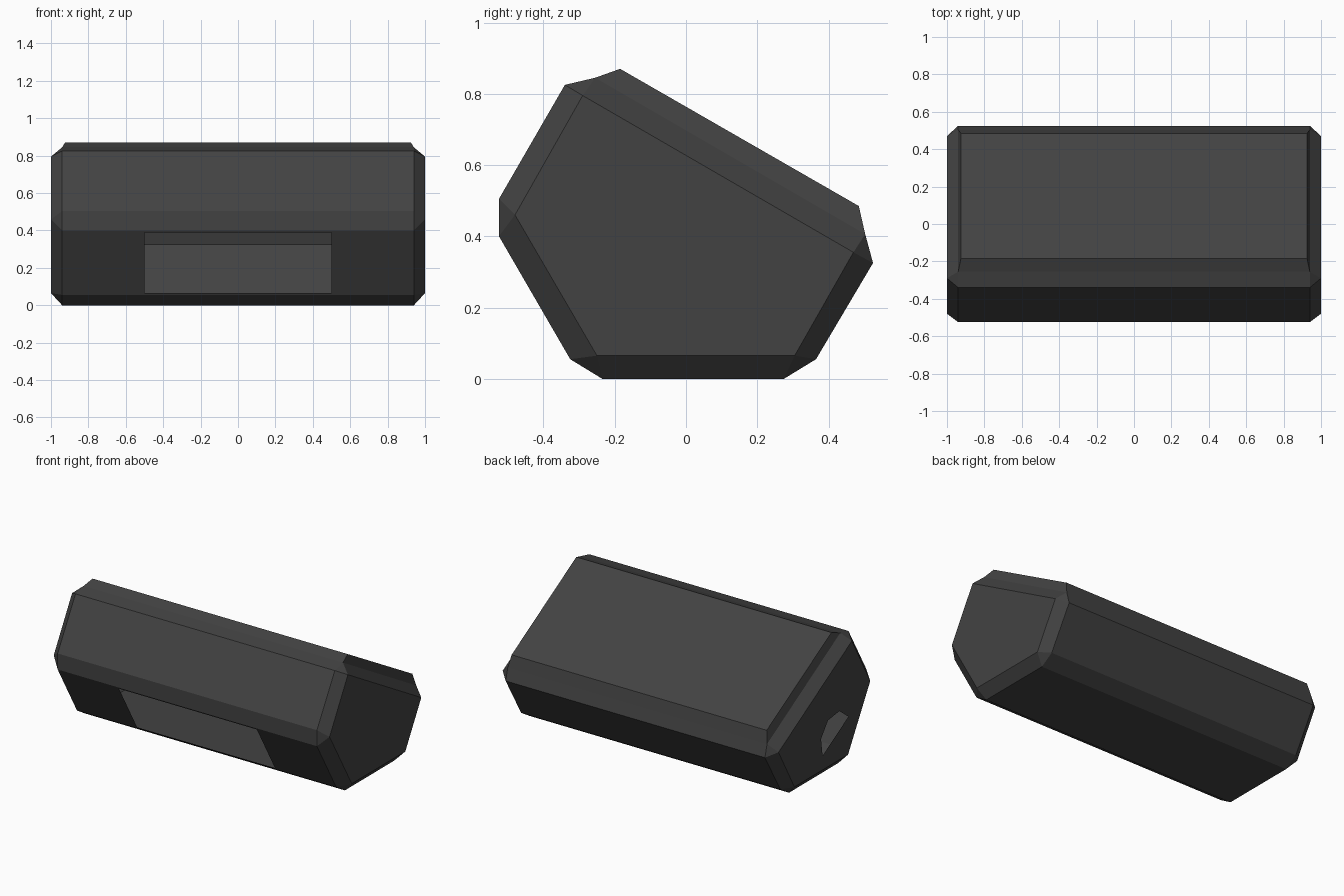
import bpy
import bmesh
import math

cube = bpy.data.objects.get("Cube")
if cube:
    bpy.data.objects.remove(cube, do_unlink=True)

# Single dark plastic colour
plastic = bpy.data.materials.new("charcoal plastic")
plastic.use_nodes = True
colour = (0.055, 0.055, 0.055, 1)
plastic.diffuse_color = colour
shader = next(n for n in plastic.node_tree.nodes if n.type == "BSDF_PRINCIPLED")
shader.inputs["Base Color"].default_value = colour

# Corners of the five-sided section as (y, z):
# end cap point, then the chamfer points before and after the corner
CORNERS = [
    ((-0.25, 0.065), (-0.325, 0.055), (-0.235, 0.0)),    # bottom front
    ((0.305, 0.065), (0.275, 0.0), (0.365, 0.055)),      # bottom back
    ((0.47, 0.355), (0.525, 0.325), (0.503, 0.406)),     # upper back
    ((-0.29, 0.795), (-0.255, 0.845), (-0.34, 0.825)),   # upper front
    ((-0.48, 0.46), (-0.525, 0.505), (-0.525, 0.40)),    # middle front
]
LID = [(0.485, 0.485), (-0.185, 0.87)]
TOP_SIDE, FRONT_SIDE = 2, 4
CAP_X, BODY_X, LID_X = 1.0, 0.94, 0.925

bm = bmesh.new()


def vert(x, point):
    return bm.verts.new((x, point[0], point[1]))


def loop_edges(verts):
    edges = []
    for a, b in zip(verts, verts[1:] + verts[:1]):
        edges.append(bm.edges.get((a, b)) or bm.edges.new((a, b)))
    return edges


def face_with_hole(outer, inner, normal):
    bmesh.ops.triangle_fill(bm, use_beauty=True, normal=normal,
                            edges=loop_edges(outer) + loop_edges(inner))


# Vertices of both ends
ends = {}
for s in (-1, 1):
    ends[s] = {
        "cap": [vert(s * CAP_X, c[0]) for c in CORNERS],
        "before": [vert(s * BODY_X, c[1]) for c in CORNERS],
        "after": [vert(s * BODY_X, c[2]) for c in CORNERS],
        "lid": [vert(s * LID_X, p) for p in LID],
    }
left, right = ends[1], ends[-1]

# Chamfers around each end, and the sides of the raised lid
for e in ends.values():
    for i in range(5):
        j = (i + 1) % 5
        bm.faces.new((e["cap"][i], e["before"][i], e["after"][i]))
        bm.faces.new((e["cap"][i], e["after"][i], e["before"][j], e["cap"][j]))
    bm.faces.new((e["after"][2], e["before"][3], e["lid"][1], e["lid"][0]))

# Long chamfers and long sides
for i in range(5):
    j = (i + 1) % 5
    bm.faces.new((right["before"][i], left["before"][i],
                  left["after"][i], right["after"][i]))
    if i not in (TOP_SIDE, FRONT_SIDE):
        bm.faces.new((right["after"][i], left["after"][i],
                      left["before"][j], right["before"][j]))

# Raised lid: back slope, top and front slope
strips = [(e["after"][2], e["lid"][0], e["lid"][1], e["before"][3])
          for e in (right, left)]
for k in range(3):
    bm.faces.new((strips[0][k], strips[1][k], strips[1][k + 1], strips[0][k + 1]))

# Lower front side with a wide opening into the hollow shell
a, b = CORNERS[4][2], CORNERS[0][1]


def on_slope(x, z):
    t = (z - a[1]) / (b[1] - a[1])
    return vert(x, (a[0] + t * (b[0] - a[0]), z))


opening = [on_slope(x, z) for x, z in
           ((-0.5, 0.39), (0.5, 0.39), (0.5, 0.065), (-0.5, 0.065))]
face_with_hole([right["after"][4], left["after"][4],
                left["before"][0], right["before"][0]],
               opening, (0, -0.866, -0.5))

# Plain left end, and right end with a half-round port
bm.faces.new(left["cap"])
port = []
for k in range(5):
    angle = math.radians(-30 + 45 * k)
    port.append(vert(-CAP_X, (-0.12 + 0.155 * math.cos(angle),
                              0.235 + 0.155 * math.sin(angle))))
face_with_hole(right["cap"], port, (-1, 0, 0))

bmesh.ops.recalc_face_normals(bm, faces=bm.faces[:])
mesh = bpy.data.meshes.new("hollow_casing")
bm.to_mesh(mesh)
bm.free()
mesh.materials.append(plastic)
casing = bpy.data.objects.new("hollow_casing", mesh)
bpy.context.collection.objects.link(casing)
